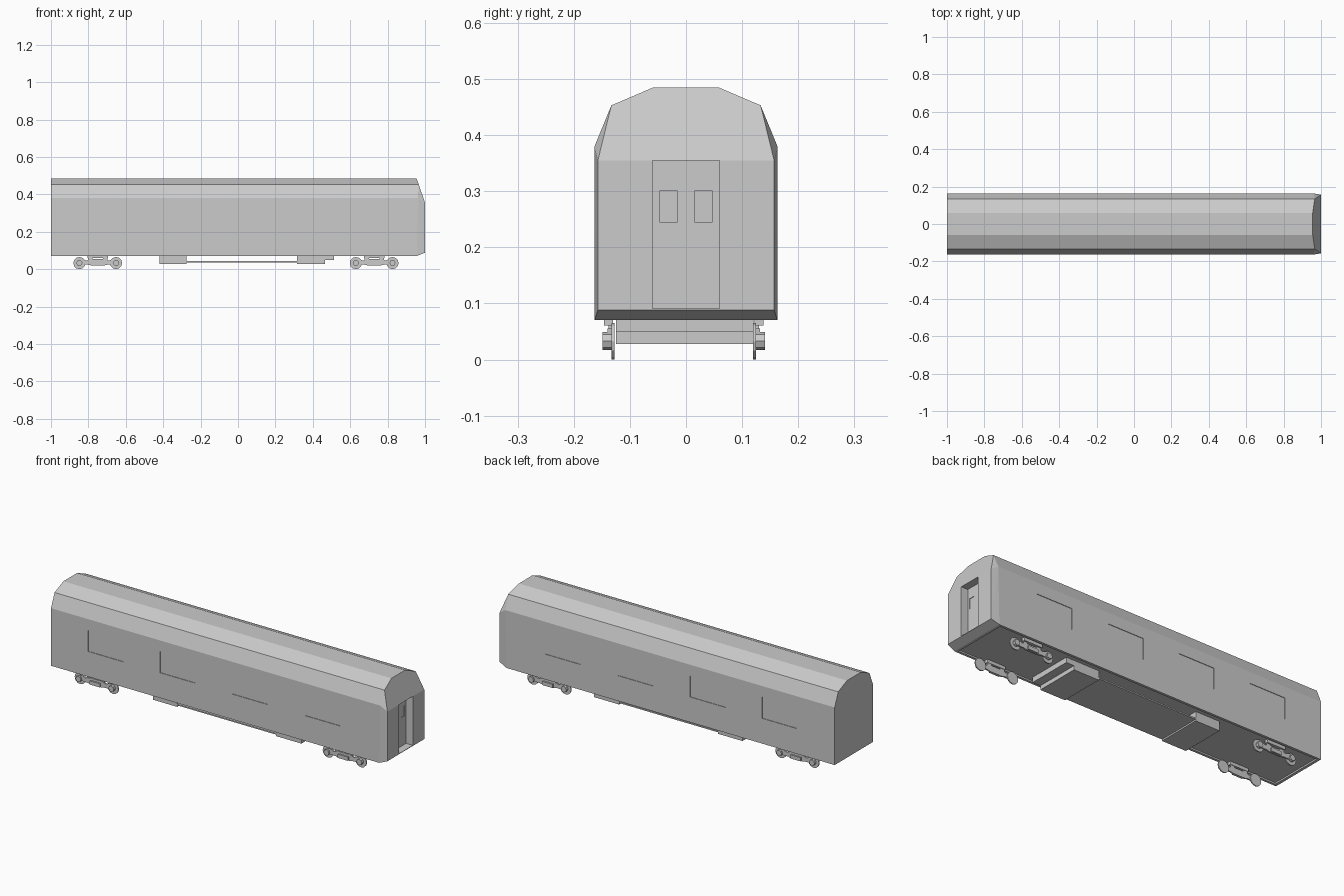
import bpy, bmesh, math
from mathutils import Matrix

if "Cube" in bpy.data.objects:
    bpy.data.objects.remove(bpy.data.objects["Cube"])


def finish(name, bm):
    bmesh.ops.recalc_face_normals(bm, faces=bm.faces)
    me = bpy.data.meshes.new(name)
    bm.to_mesh(me)
    bm.free()
    ob = bpy.data.objects.new(name, me)
    bpy.context.collection.objects.link(ob)
    return ob


def add_box(bm, x, y, z):
    m = (Matrix.Translation([sum(r) / 2 for r in (x, y, z)])
         @ Matrix.Diagonal((x[1] - x[0], y[1] - y[0], z[1] - z[0], 1)))
    bmesh.ops.create_cube(bm, size=1, matrix=m)


def box(name, x, y, z):
    bm = bmesh.new()
    add_box(bm, x, y, z)
    return finish(name, bm)


def cut(target, x, y, z):
    cutter = box("cutter", x, y, z)
    cutter.hide_render = True
    mod = target.modifiers.new("cut", 'BOOLEAN')
    mod.operation = 'DIFFERENCE'
    mod.solver = 'EXACT'
    mod.object = cutter
    bpy.context.view_layer.objects.active = target
    bpy.ops.object.modifier_apply(modifier=mod.name)
    bpy.data.objects.remove(cutter)


def add_cylinder(bm, x, y0, y1, z, r, sides=12):
    m = Matrix.Translation((x, (y0 + y1) / 2, z)) @ Matrix.Rotation(math.pi / 2, 4, 'X')
    bmesh.ops.create_cone(bm, cap_ends=True, segments=sides, radius1=r, radius2=r,
                          depth=abs(y1 - y0), matrix=m)


def add_prism(bm, pts, y0, y1):
    a = [bm.verts.new((x, y0, z)) for x, z in pts]
    b = [bm.verts.new((x, y1, z)) for x, z in pts]
    bm.faces.new(a)
    bm.faces.new(b)
    for i in range(len(pts)):
        j = (i + 1) % len(pts)
        bm.faces.new((a[i], a[j], b[j], b[i]))


# Carriage body: faceted roof section with a raked cab end
bm = bmesh.new()
section = [(0.163, 0.07, 0.955), (0.163, 0.38, 0.962), (0.133, 0.453, 0.966), (0.058, 0.485, 0.955)]
for s in (-1, 1):
    for y, z, x in section:
        bm.verts.new((-1, s * y, z))
        bm.verts.new((x, s * y, z))
    for z in (0.088, 0.355):
        bm.verts.new((1, s * 0.157, z))
bmesh.ops.convex_hull(bm, input=bm.verts)
bmesh.ops.dissolve_limit(bm, angle_limit=math.radians(1), verts=bm.verts, edges=bm.edges)
body = finish("carriage_body", bm)

# Recessed end door with two small windows
cut(body, (0.96, 1.1), (-0.06, 0.06), (0.091, 0.355))
for s in (-1, 1):
    y = sorted((s * 0.015, s * 0.047))
    cut(body, (0.957, 0.97), y, (0.245, 0.30))

# Shallow side windows and recessed underside
for s in (-1, 1):
    for x in (-0.78, -0.35, 0.08, 0.515):
        cut(body, (x, x + 0.212), sorted((s * 0.160, s * 0.2)), (0.206, 0.32))
cut(body, (-0.985, 0.94), (-0.15, 0.15), (0.05, 0.078))

# Equipment boxes, step and linking tray below the floor
box("rear_equipment_box", (-0.42, -0.275), (-0.125, 0.12), (0.028, 0.08))
box("front_equipment_box", (0.315, 0.465), (-0.125, 0.12), (0.028, 0.08))
box("equipment_step", (0.465, 0.512), (-0.125, 0.12), (0.05, 0.08))
box("equipment_tray", (-0.275, 0.315), (-0.125, 0.12), (0.036, 0.043))

# Bogies: side frames, axle boxes, spring hangers and wheels
frame = [(-0.10, 0.026), (-0.075, 0.024), (-0.05, 0.024), (-0.035, 0.02), (0.035, 0.02),
         (0.05, 0.024), (0.075, 0.024), (0.10, 0.026), (0.105, 0.045), (0.085, 0.055),
         (0.06, 0.046), (0.035, 0.054), (-0.035, 0.054), (-0.06, 0.046),
         (-0.085, 0.055), (-0.105, 0.045)]
for label, cx in (("rear", -0.75), ("front", 0.728)):
    for side, s in (("right", -1), ("left", 1)):
        def off(v):
            return -0.004 + s * v
        bm = bmesh.new()
        add_prism(bm, [(cx + x, z) for x, z in frame], off(0.128), off(0.136))
        for dx in (-0.098, 0.098):
            add_cylinder(bm, cx + dx, off(0.128), off(0.145), 0.033, 0.016, 8)
        add_box(bm, (cx - 0.03, cx + 0.03), sorted((off(0.128), off(0.144))), (0.022, 0.042))
        add_box(bm, (cx - 0.055, cx + 0.055), sorted((off(0.126), off(0.142))), (0.061, 0.08))
        for dx in (-0.04, 0.04):
            add_box(bm, (cx + dx - 0.012, cx + dx + 0.012),
                    sorted((off(0.128), off(0.134))), (0.045, 0.065))
        finish(f"{label}_{side}_bogie_frame", bm)
        for i, dx in enumerate((-0.098, 0.098)):
            bm = bmesh.new()
            add_cylinder(bm, cx + dx, off(0.123), off(0.129), 0.0325, 0.0325)
            finish(f"{label}_{side}_wheel_{i + 1}", bm)
